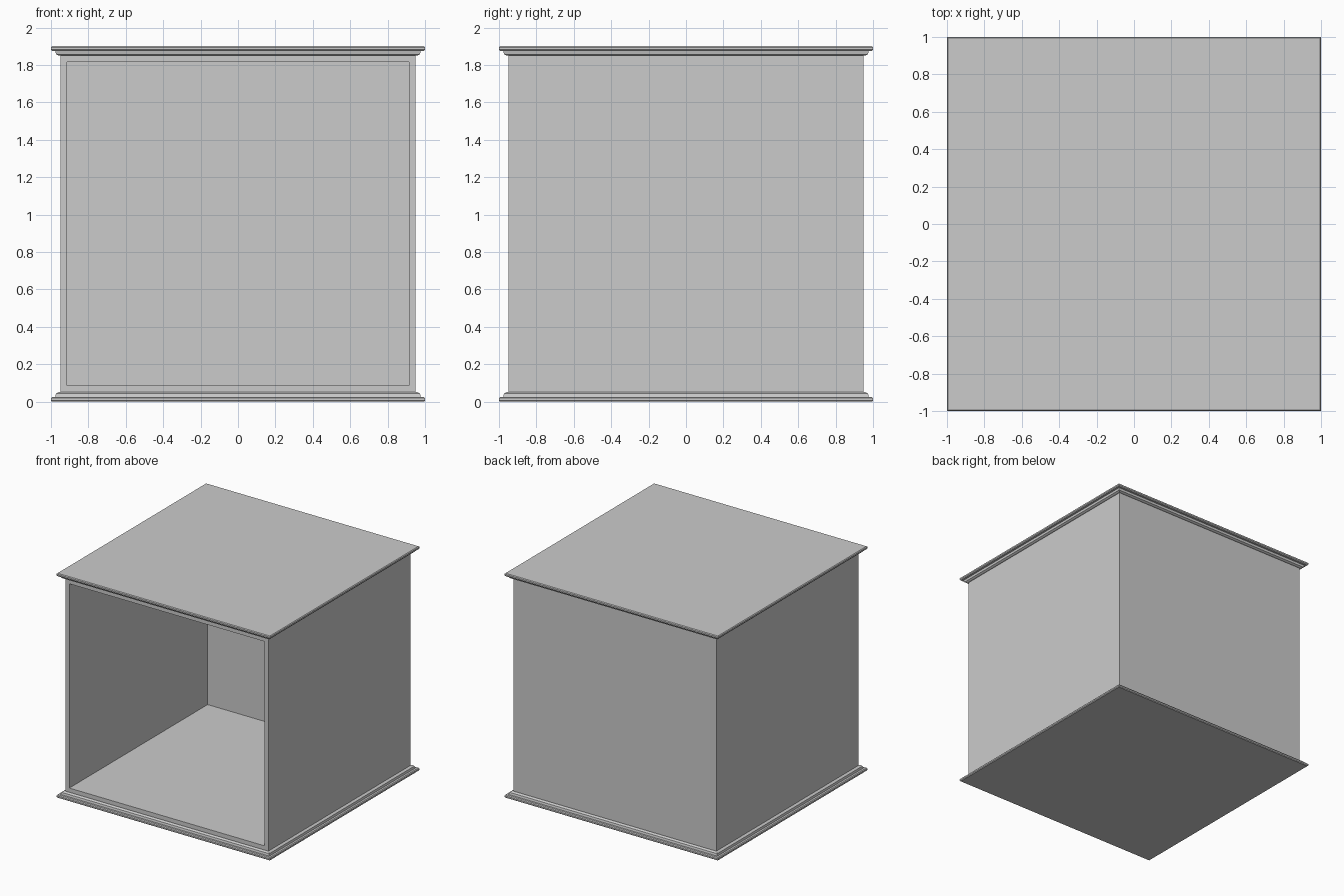
import bpy, bmesh

if "Cube" in bpy.data.objects:
    bpy.data.objects.remove(bpy.data.objects["Cube"])


def make_object(name, bm):
    bmesh.ops.recalc_face_normals(bm, faces=bm.faces)
    mesh = bpy.data.meshes.new(name)
    bm.to_mesh(mesh)
    bm.free()
    obj = bpy.data.objects.new(name, mesh)
    bpy.context.collection.objects.link(obj)
    return obj


def square_moulding(name, profile):
    """Stack square rings of (half width, height) into a capped solid."""
    bm = bmesh.new()
    rings = [[bm.verts.new((sx * r, sy * r, z))
              for sx, sy in ((-1, -1), (1, -1), (1, 1), (-1, 1))]
             for r, z in profile]
    for low, high in zip(rings, rings[1:]):
        for i in range(4):
            j = (i + 1) % 4
            bm.faces.new((low[i], low[j], high[j], high[i]))
    bm.faces.new(rings[0])
    bm.faces.new(rings[-1])
    return make_object(name, bm)


def open_cabinet(name, half, z0, z1, wall):
    """Box with its front inset and pushed back to form the compartment."""
    bm = bmesh.new()
    bmesh.ops.create_cube(bm, size=1)
    for v in bm.verts:
        v.co.x *= 2 * half
        v.co.y *= 2 * half
        v.co.z = z0 + (v.co.z + 0.5) * (z1 - z0)
    front = min(bm.faces, key=lambda f: f.calc_center_median().y)
    bmesh.ops.inset_region(bm, faces=[front], thickness=wall)
    # Push the inset panel back, leaving a wall at the rear
    ext = bmesh.ops.extrude_discrete_faces(bm, faces=[front])
    back = ext["faces"][0]
    bmesh.ops.translate(bm, verts=back.verts, vec=(0, 2 * half - wall, 0))
    return make_object(name, bm)


# Hollow body, open at the front
open_cabinet("cabinet_body", 0.95, 0.05, 1.85, 0.05)

# Plinth: rounded slab with a smaller stepped bead; the cornice mirrors it
profile = [(0.994, 0.0), (1.0, 0.006), (1.0, 0.018), (0.994, 0.025),
           (0.977, 0.025), (0.973, 0.043), (0.96, 0.05)]
square_moulding("base_plinth", profile)
square_moulding("top_cornice", [(r, 1.9 - z) for r, z in profile])
